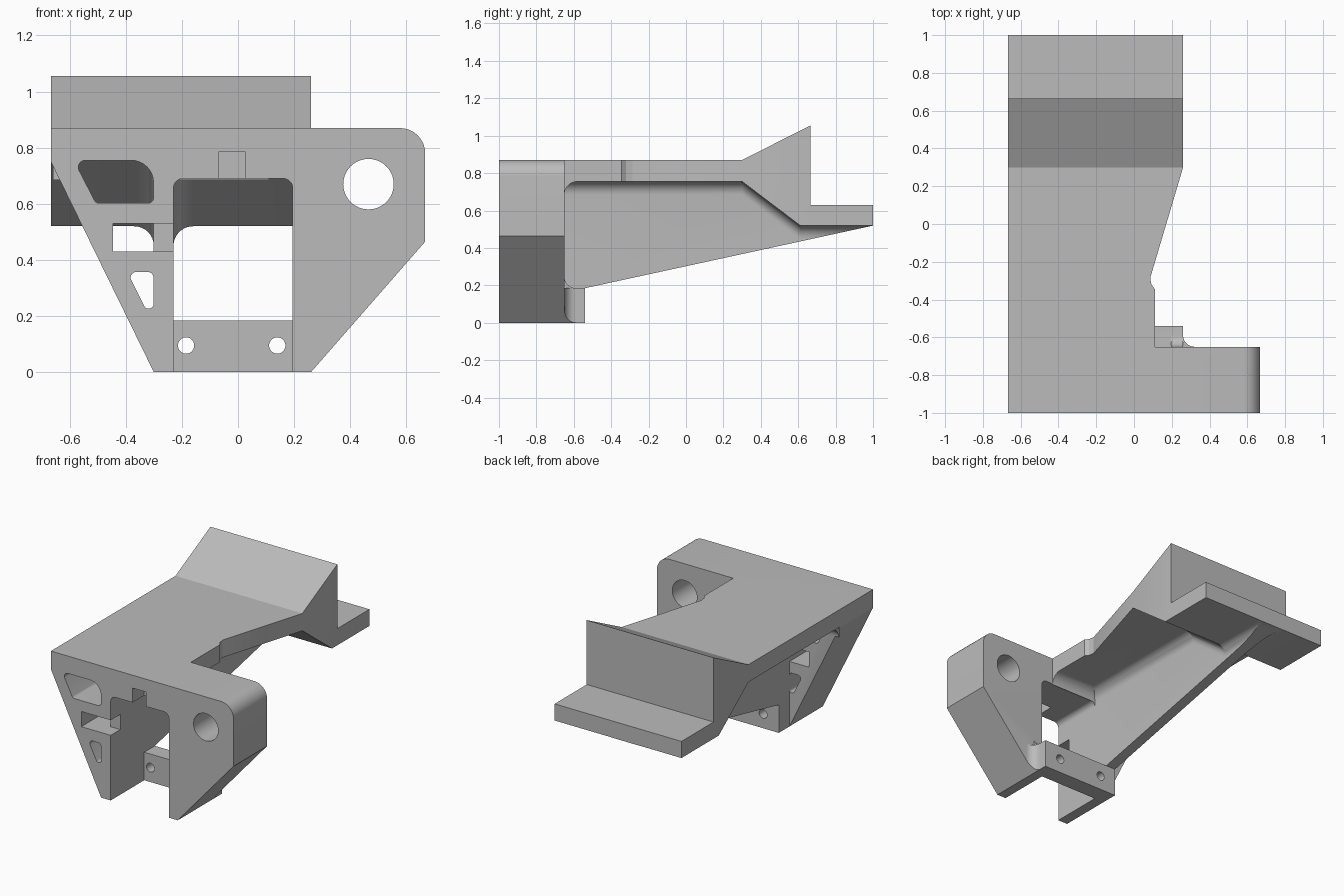
import bpy, bmesh, math
from mathutils import Vector

if "Cube" in bpy.data.objects:
    bpy.data.objects.remove(bpy.data.objects["Cube"])

grey = bpy.data.materials.new("light_grey")
grey.use_nodes = True
grey.diffuse_color = (0.5, 0.5, 0.5, 1)
grey.node_tree.nodes["Principled BSDF"].inputs["Base Color"].default_value = (0.5, 0.5, 0.5, 1)


def loft(name, rings):
    """Solid through matching rings of 3D points."""
    bm = bmesh.new()
    loops = [[bm.verts.new(p) for p in ring] for ring in rings]
    n = len(loops[0])
    for a, b in zip(loops, loops[1:]):
        for i in range(n):
            bm.faces.new((a[i], a[(i + 1) % n], b[(i + 1) % n], b[i]))
    bm.faces.new(loops[0])
    bm.faces.new(loops[-1])
    bmesh.ops.recalc_face_normals(bm, faces=bm.faces)
    mesh = bpy.data.meshes.new(name)
    bm.to_mesh(mesh)
    bm.free()
    mesh.materials.append(grey)
    ob = bpy.data.objects.new(name, mesh)
    bpy.context.collection.objects.link(ob)
    return ob


def prism(name, pts, axis, lo, hi):
    """Extrude a flat profile along one axis."""
    place = {"x": lambda p, q, t: (t, p, q),
             "y": lambda p, q, t: (p, t, q),
             "z": lambda p, q, t: (p, q, t)}[axis]
    return loft(name, [[place(p, q, t) for p, q in pts] for t in (lo, hi)])


def rounded(corners, steps=8):
    """Profile from (u, v, radius) corners."""
    out = []
    for i, (u, v, r) in enumerate(corners):
        c = Vector((u, v))
        if not r:
            out.append((u, v))
            continue
        a = (Vector(corners[i - 1][:2]) - c).normalized()
        b = (Vector(corners[(i + 1) % len(corners)][:2]) - c).normalized()
        half = a.angle(b) / 2
        mid = c + (a + b).normalized() * r / math.sin(half)
        start = c + a * r / math.tan(half) - mid
        end = c + b * r / math.tan(half) - mid
        sweep = math.pi - 2 * half
        for k in range(steps + 1):
            t = k / steps
            w = (start * math.sin((1 - t) * sweep) + end * math.sin(t * sweep)) / math.sin(sweep)
            out.append(tuple(mid + w))
    return out


def rect(u0, u1, v0, v1):
    return [(u0, v0), (u1, v0), (u1, v1), (u0, v1)]


def circle(u, v, r, n=40):
    return [(u + r * math.cos(k * math.tau / n), v + r * math.sin(k * math.tau / n)) for k in range(n)]


def fillet(u, v, su, sv, r=0.07, n=8):
    """Concave corner filler, slightly sunk into both walls."""
    e = 0.015
    arc = [(u + su * r * (1 - math.sin(k * math.pi / 2 / n)),
            v + sv * r * (1 - math.cos(k * math.pi / 2 / n))) for k in range(n + 1)]
    return [(u + su * r, v - sv * e)] + arc + [(u - su * e, v + sv * r), (u - su * e, v - sv * e)]


def combine(target, other, op):
    mod = target.modifiers.new("join", "BOOLEAN")
    mod.operation, mod.solver, mod.object = op, "EXACT", other
    bpy.context.view_layer.objects.active = target
    bpy.ops.object.modifier_apply(modifier=mod.name)
    bpy.data.objects.remove(other)


W, BACK = 0.667, -0.65

# Front plate
body = prism("bracket_body", rounded([(-W, 0.87, 0), (-W, 0.75, 0), (-0.3, 0, 0), (0.26, 0, 0),
                                      (W, 0.465, 0), (W, 0.87, 0.09)]), "y", -1, BACK)

# Arm with wedge and rear ledge, trimmed to its plan outline
arm = prism("arm", [(-0.67, 0.755), (0.3, 0.755), (0.61, 0.52), (1, 0.52), (1, 0.63),
                    (0.665, 0.63), (0.665, 1.055), (0.3, 0.87), (-0.67, 0.87)], "x", -W, 0.26)
trim = prism("trim", [(0.11, -0.8), (0.11, -0.345), (0.092, -0.32), (0.086, -0.285),
                      (0.26, 0.3), (0.5, 0.3), (0.5, -0.8)], "z", 0.3, 1.3)
combine(arm, trim, "DIFFERENCE")

# Rib below the arm, flared into its underside
r = 0.07
flare = [(r * (1 - math.sin(k * math.pi / 16)), -r * (1 - math.cos(k * math.pi / 16))) for k in range(9)]
left = [(-0.3 - a, b) for a, b in flare]
right = [(-0.23 + a, b) for a, b in reversed(flare)]
section = [(-0.3 - r, 0.02)] + left + [(-0.3, -0.9), (-0.23, -0.9)] + right + [(-0.23 + r, 0.02)]
path = [(-0.67, 0.755), (0.3, 0.755), (0.61, 0.52), (1, 0.52)]
rib = loft("rib", [[(x, y, z + d) for x, d in section] for y, z in path])
below = prism("below", [(-0.8, 0.185), (-0.54, 0.185), (1.1, 0.541), (1.1, -1.2), (-0.8, -1.2)], "x", -1, 1)
combine(rib, below, "DIFFERENCE")

# Lower cross bar and its fillets against the plate
bar = prism("cross_bar", rect(-0.3, 0.26, 0, 0.185), "y", -0.67, -0.54)
side_fillet = prism("side_fillet", fillet(0.26, BACK, 1, 1, 0.06), "z", 0, 0.185)
slope = prism("slope", [(0.26, 0), (0.435, 0.2), (0.435, -0.1), (0.26, -0.1)], "y", -0.8, -0.4)
combine(side_fillet, slope, "DIFFERENCE")
bar_fillet = prism("bar_fillet", fillet(BACK, 0.185, 1, 1, 0.06), "x", 0.195, 0.26)
roof_fillet = prism("roof_fillet", fillet(BACK, 0.755, 1, -1), "x", -0.66, 0.11)

for part in (arm, rib, bar, side_fillet, bar_fillet, roof_fillet):
    combine(body, part, "UNION")

# Openings: profile and how far back each reaches
cuts = [
    (rounded([(-0.23, -0.1, 0), (0.195, -0.1, 0), (0.195, 0.69, 0.035), (-0.23, 0.69, 0.035)]), BACK),
    (rounded([(-0.585, 0.755, 0.025), (-0.506, 0.602, 0.02), (-0.301, 0.602, 0.02), (-0.301, 0.755, 0.08)]), -0.55),
    (rect(-0.445, -0.301, 0.43, 0.53), -0.55),
    (rect(-0.31, -0.2, 0.43, 0.53), -0.9),
    (rounded([(-0.395, 0.357, 0.02), (-0.33, 0.227, 0.015), (-0.301, 0.227, 0.015), (-0.301, 0.357, 0.02)]), -0.55),
    (rect(-0.07, 0.027, 0.6, 0.785), -0.88),
    (circle(0.465, 0.67, 0.09), -0.5),
    (circle(-0.185, 0.095, 0.029), -0.4),
    (circle(0.14, 0.095, 0.029), -0.4),
]
for profile, depth in cuts:
    combine(body, prism("cutter", profile, "y", -1.1, depth), "DIFFERENCE")

# Smooth fillets, crisp edges
bpy.ops.object.select_all(action="DESELECT")
body.select_set(True)
bpy.context.view_layer.objects.active = body
bpy.ops.object.shade_smooth_by_angle(angle=math.radians(25))
